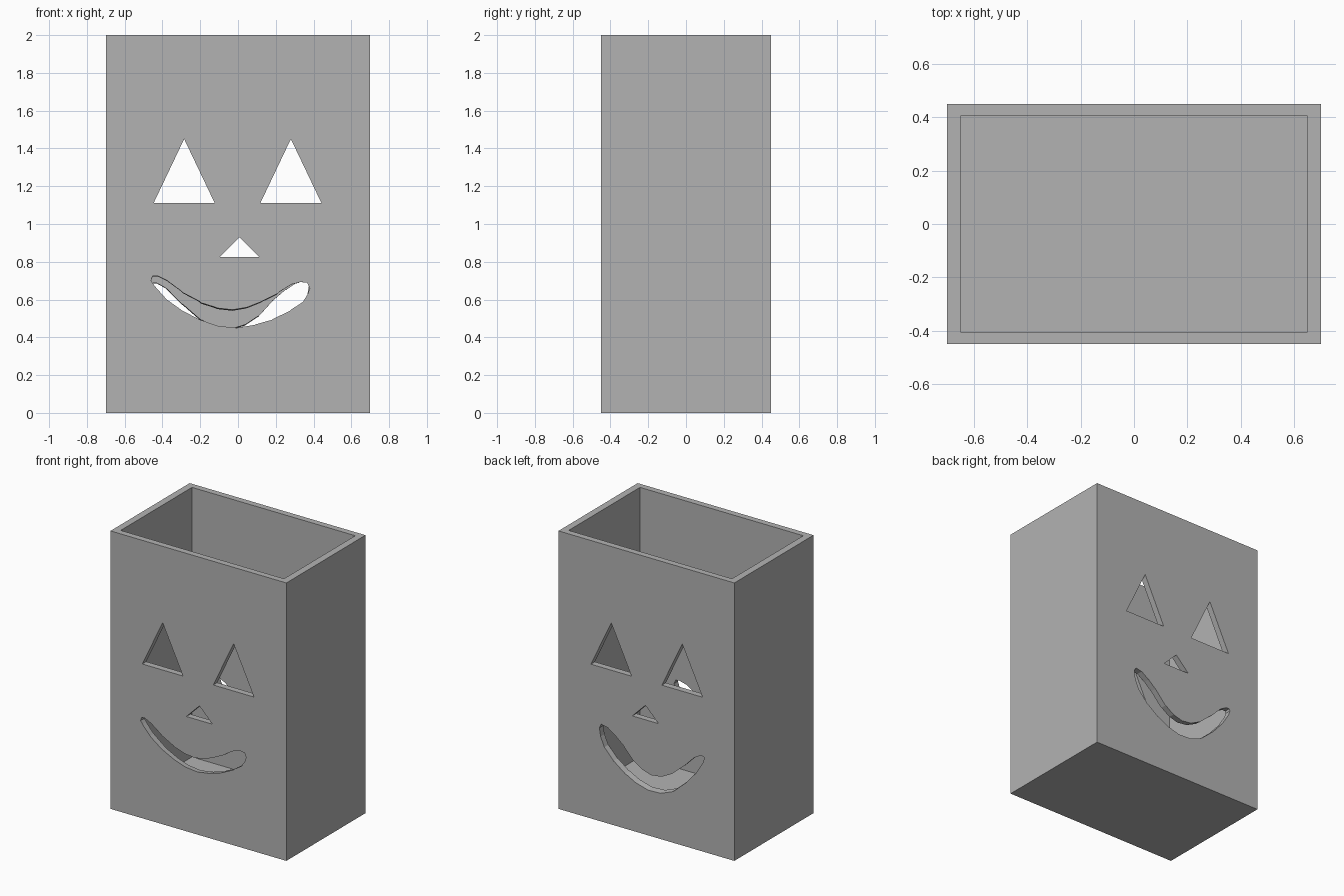
import bpy, bmesh

if "Cube" in bpy.data.objects:
    bpy.data.objects.remove(bpy.data.objects["Cube"])

W, D, H = 1.4, 0.9, 2.0
IN_X, IN_Y, FLOOR = 0.65, 0.405, 0.06

grey = bpy.data.materials.new("plain grey")
grey.diffuse_color = (0.45, 0.45, 0.45, 1)
grey.use_nodes = True
grey.node_tree.nodes["Principled BSDF"].inputs["Base Color"].default_value = grey.diffuse_color


def finish(bm, name):
    bmesh.ops.recalc_face_normals(bm, faces=bm.faces)
    mesh = bpy.data.meshes.new(name)
    bm.to_mesh(mesh)
    bm.free()
    mesh.materials.append(grey)
    ob = bpy.data.objects.new(name, mesh)
    bpy.context.collection.objects.link(ob)
    return ob


def loft(bm, front, back):
    """Closed prism from the front outline to the back outline, overshooting both walls."""
    rings = []
    for t in (-0.1, 1.1):
        rings.append([bm.verts.new((f[0] + (b[0] - f[0]) * t,
                                    D * (t - 0.5),
                                    f[1] + (b[1] - f[1]) * t))
                      for f, b in zip(front, back)])
    a, c = rings
    bm.faces.new(a)
    bm.faces.new(c[::-1])
    for i in range(len(a)):
        j = (i + 1) % len(a)
        bm.faces.new((a[j], a[i], c[i], c[j]))


# Open-topped box: top face stepped inward, then pushed down to the floor
bm = bmesh.new()
bmesh.ops.create_cube(bm, size=1)
for v in bm.verts:
    v.co = (v.co.x * W, v.co.y * D, (v.co.z + 0.5) * H)
top = max(bm.faces, key=lambda f: f.calc_center_median().z)
for z in (H, FLOOR):
    top = bmesh.ops.extrude_discrete_faces(bm, faces=[top])["faces"][0]
    for v in top.verts:
        v.co = (IN_X if v.co.x > 0 else -IN_X, IN_Y if v.co.y > 0 else -IN_Y, z)
box = finish(bm, "box")

# Cutters: triangular eyes and nose, straight through both walls
bm = bmesh.new()
for cx, half, z0, z1 in ((-0.285, 0.162, 1.11, 1.45),
                         (0.28, 0.162, 1.11, 1.45),
                         (0.008, 0.104, 0.826, 0.93)):
    tri = [(cx - half, z0), (cx + half, z0), (cx, z1)]
    loft(bm, tri, tri)

# Smile: outline changes from the front wall to a deeper one on the back wall
smile_front = [(-.46, .70), (-.452, .725), (-.425, .725), (-.375, .70), (-.29, .636),
               (-.195, .583), (-.11, .555), (-.03, .546), (.05, .56), (.13, .593),
               (.217, .64), (.28, .68), (.33, .694), (.365, .69), (.38, .66),
               (.37, .63), (.345, .588), (.275, .54), (.18, .493), (.09, .466),
               (-.005, .45), (-.105, .46), (-.2, .493), (-.307, .55), (-.386, .61),
               (-.445, .678)]
smile_back = [(-.46, .67), (-.455, .685), (-.43, .685), (-.385, .66), (-.30, .575),
              (-.2, .49), (-.12, .45), (-.04, .44), (.03, .46), (.1, .505),
              (.19, .60), (.25, .65), (.31, .69), (.36, .70), (.375, .67),
              (.365, .61), (.335, .54), (.26, .46), (.17, .395), (.08, .35),
              (-.015, .325), (-.115, .33), (-.205, .365), (-.305, .45), (-.39, .545),
              (-.445, .63)]
loft(bm, smile_front, smile_back)
cutter = finish(bm, "face_cutter")
cutter.hide_render = True

# Cut the face out of the box
mod = box.modifiers.new("cut face", "BOOLEAN")
mod.operation = "DIFFERENCE"
mod.solver = "EXACT"
mod.object = cutter
bpy.context.view_layer.objects.active = box
box.select_set(True)
bpy.ops.object.modifier_apply(modifier=mod.name)
bpy.data.objects.remove(cutter)
